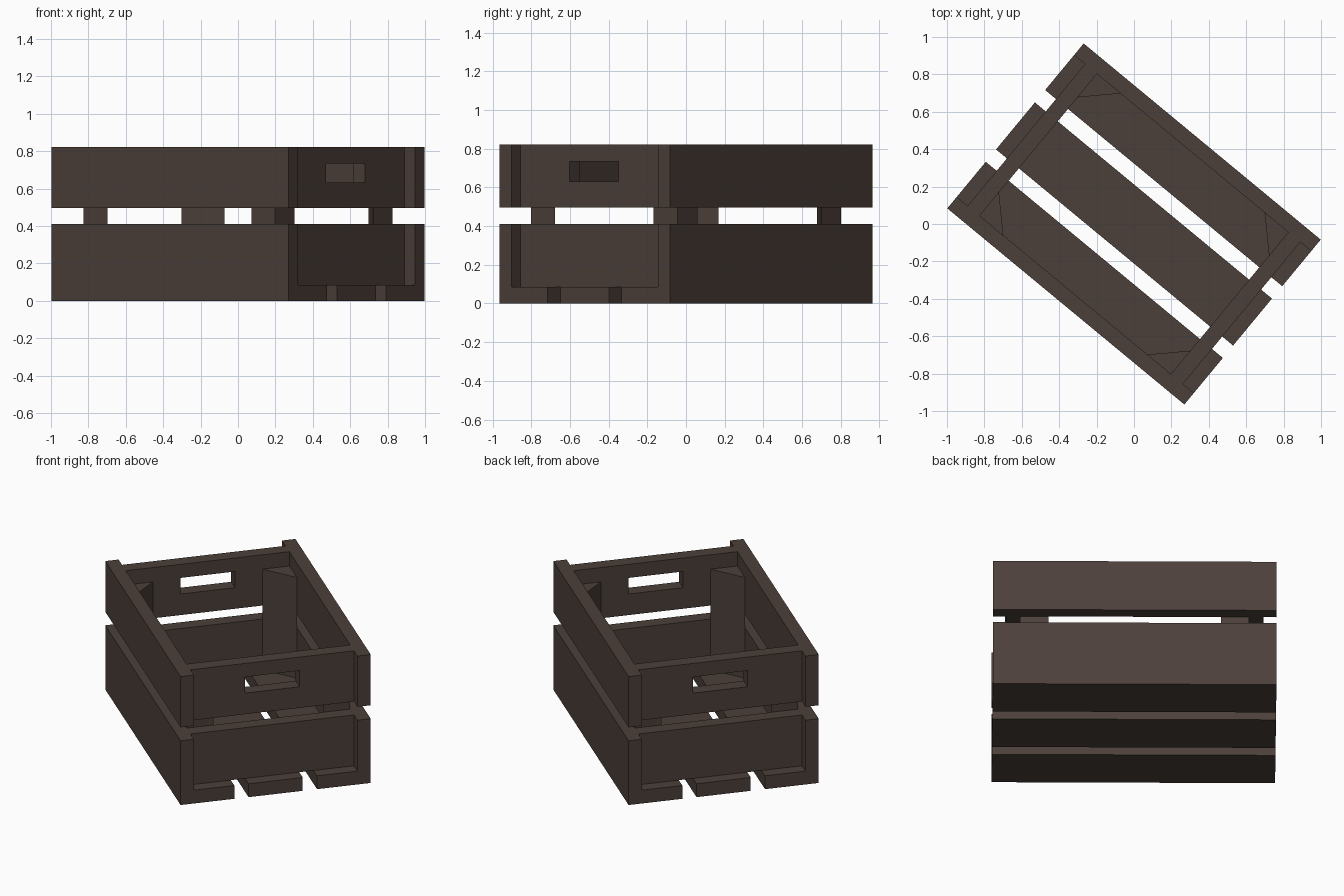
import bpy, bmesh, math
from mathutils import Vector

if "Cube" in bpy.data.objects:
    bpy.data.objects.remove(bpy.data.objects["Cube"])

ANGLE = math.radians(-39.6)      # the crate stands turned on the ground
HL, HW = 0.8225, 0.572           # half length and half width
T = 0.0855                       # slat thickness and gap between boards
SIDE_IN = 0.492                  # inner face of the side boards
END_IN, END_OUT = 0.664, 0.747   # faces of the end boards
LOW_TOP, UP_BOT, TOP = 0.411, 0.497, 0.822

wood = bpy.data.materials.new("dark brown wood")
wood.diffuse_color = (0.072, 0.051, 0.042, 1)
wood.use_nodes = True
wood.node_tree.nodes["Principled BSDF"].inputs["Base Color"].default_value = wood.diffuse_color


def finish(name, bm):
    bmesh.ops.recalc_face_normals(bm, faces=bm.faces)
    me = bpy.data.meshes.new(name)
    bm.to_mesh(me)
    bm.free()
    me.materials.append(wood)
    ob = bpy.data.objects.new(name, me)
    ob.rotation_euler.z = ANGLE
    bpy.context.collection.objects.link(ob)


def prism(name, points, direction):
    """Extrude a closed flat outline along a direction."""
    bm = bmesh.new()
    face = bm.faces.new([bm.verts.new(p) for p in points])
    res = bmesh.ops.extrude_face_region(bm, geom=[face])
    moved = [g for g in res["geom"] if isinstance(g, bmesh.types.BMVert)]
    bmesh.ops.translate(bm, verts=moved, vec=Vector(direction))
    finish(name, bm)


def rect(a0, a1, b0, b1):
    return [(a0, b0), (a1, b0), (a1, b1), (a0, b1)]


def long_board(name, outline):
    prism(name, [(-HL, y, z) for y, z in outline], (2 * HL, 0, 0))


def handle_board(name, s):
    """End board with a rectangular hand hole."""
    bm = bmesh.new()
    loops = []
    for x in (s * END_IN, s * END_OUT):
        for outline in (rect(-SIDE_IN, SIDE_IN, UP_BOT, TOP),
                        rect(-0.164, 0.164, 0.632, 0.735)):
            loops.append([bm.verts.new((x, y, z)) for y, z in outline])
    # inner face, outer face, rim, hole wall
    for a, b in ((0, 1), (2, 3), (0, 2), (1, 3)):
        for i in range(4):
            j = (i + 1) % 4
            bm.faces.new((loops[a][i], loops[a][j], loops[b][j], loops[b][i]))
    finish(name, bm)


# Middle floor slat
long_board("middle_floor_slat", rect(-0.163, 0.163, 0, T))

for s, side in ((-1, "front"), (1, "back")):
    # Lower side board joined to the outer floor slat (L-shaped section)
    ell = [(0.249, 0), (HW, 0), (HW, LOW_TOP), (SIDE_IN, LOW_TOP), (SIDE_IN, T), (0.249, T)]
    long_board(side + "_lower_side_and_floor_slat", [(s * y, z) for y, z in ell])
    # Upper side board
    long_board(side + "_upper_side_board", [(s * y, z) for y, z in rect(SIDE_IN, HW, UP_BOT, TOP)])

for s, end in ((-1, "left"), (1, "right")):
    # End boards
    prism(end + "_lower_end_board",
          [(s * END_IN, y, z) for y, z in rect(-SIDE_IN, SIDE_IN, T, LOW_TOP)],
          (s * (END_OUT - END_IN), 0, 0))
    handle_board(end + "_handle_board", s)
    # Triangular corner posts
    for t, side in ((-1, "front"), (1, "back")):
        tri = [(END_IN, SIDE_IN), (END_IN - 0.164, SIDE_IN), (END_IN, SIDE_IN - 0.162)]
        prism(f"{end}_{side}_corner_post", [(s * x, t * y, T) for x, y in tri],
              (0, 0, 0.73 - T))
